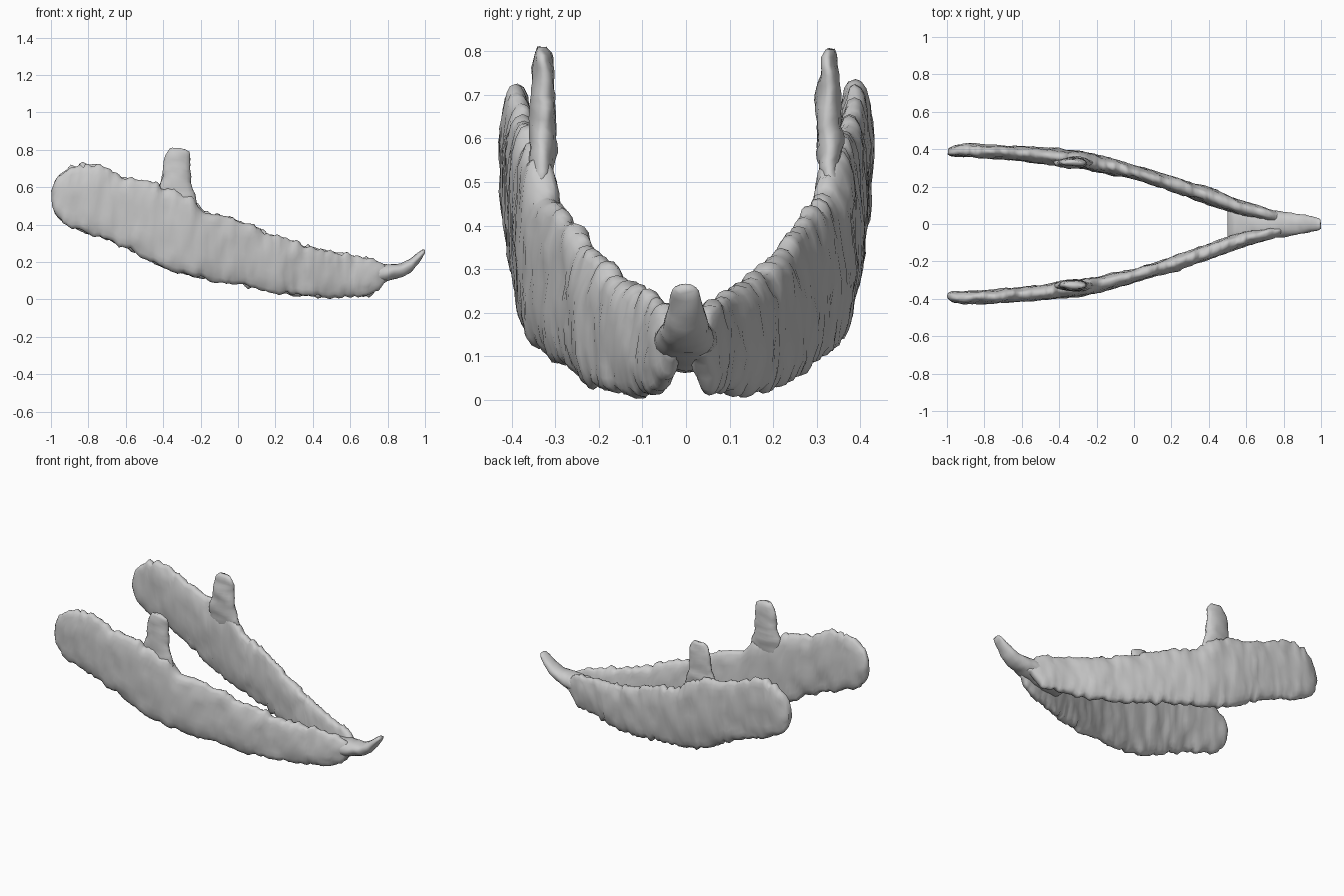
import bpy, bmesh, math
from mathutils import Vector, noise

if "Cube" in bpy.data.objects:
    bpy.data.objects.remove(bpy.data.objects["Cube"])


def lerp_row(table, t):
    # Linear lookup of a row in a small station table
    for a, b in zip(table, table[1:]):
        if t <= b[0]:
            f = max(0.0, (t - a[0]) / (b[0] - a[0]))
            return [p + (q - p) * f for p, q in zip(a[1:], b[1:])]
    return list(table[-1][1:])


def loft(name, rings):
    # Skin closed rings and cap both ends
    bm = bmesh.new()
    loops = [[bm.verts.new(p) for p in r] for r in rings]
    n = len(loops[0])
    for a, b in zip(loops, loops[1:]):
        for i in range(n):
            bm.faces.new((a[i], a[(i + 1) % n], b[(i + 1) % n], b[i]))
    bm.faces.new(loops[0])
    bm.faces.new(loops[-1])
    bmesh.ops.recalc_face_normals(bm, faces=bm.faces)
    me = bpy.data.meshes.new(name)
    bm.to_mesh(me)
    bm.free()
    ob = bpy.data.objects.new(name, me)
    bpy.context.collection.objects.link(ob)
    for p in me.polygons:
        p.use_smooth = True
    return ob


def spow(v, e):
    return math.copysign(abs(v) ** e, v)


def rough(p, amount, freq, seed):
    # Bone surface wobble, two octaves
    q = Vector(p) * freq + Vector((seed, seed * 2, 0))
    return Vector(p) + noise.noise_vector(q) * amount + noise.noise_vector(q * 2.7) * amount * .6


# Jaw branch stations: x, bottom z, top z, inner y, outer y
BRANCH = [
    (-0.995, .49, .58, .372, .40), (-.97, .445, .645, .362, .418),
    (-.92, .405, .70, .358, .428), (-.85, .37, .727, .356, .428),
    (-.76, .34, .722, .35, .424), (-.6, .275, .65, .338, .415),
    (-.4, .172, .605, .31, .402), (-.25, .12, .55, .290, .383),
    (-.18, .11, .468, .277, .366), (0, .08, .425, .240, .313),
    (.2, .036, .34, .175, .258), (.4, .012, .278, .105, .195),
    (.5, .016, .255, .072, .152), (.6, .02, .24, .042, .115),
    (.7, .018, .222, .022, .09), (.74, .045, .205, .013, .077),
    (.80, .10, .17, .01, .052)]

# Coronoid prong stations: z, rear x, front x, inner y, outer y
PRONG = [
    (.42, -.38, -.26, .325, .35), (.50, -.42, -.215, .308, .36),
    (.57, -.43, -.235, .299, .36), (.62, -.415, -.25, .296, .357),
    (.70, -.40, -.253, .30, .355), (.77, -.392, -.258, .306, .35),
    (.795, -.378, -.268, .312, .345), (.805, -.36, -.28, .32, .338)]

for side, label, seed in ((1, "left", 3.1), (-1, "right", 8.7)):
    rings = []
    N, S = 110, 24
    for k in range(N + 1):
        x = -.995 + 1.795 * k / N
        zb, zt, yi, yo = lerp_row(BRANCH, x)
        # Ragged upper and lower edges
        zt += .024 * noise.noise(Vector((x * 33, seed, 0)))
        zb += .02 * noise.noise(Vector((x * 29, seed, 5)))
        ring = []
        for i in range(S):
            a = 2 * math.pi * i / S
            y = (yi + yo) / 2 + (yo - yi) / 2 * spow(math.cos(a), .75)
            z = (zt + zb) / 2 + (zt - zb) / 2 * spow(math.sin(a), .9)
            v = rough((x, y * side, z), .009, 11, seed)
            v.x, v.z = max(v.x, -1.0), max(v.z, 0.0)
            ring.append(v)
        rings.append(ring)
    loft("jaw_branch_" + label, rings)

    rings = []
    for k in range(27):
        z = .42 + .385 * k / 26
        xr, xf, yi, yo = lerp_row(PRONG, z)
        ring = []
        for i in range(14):
            a = 2 * math.pi * i / 14
            ring.append(rough(((xr + xf) / 2 + (xf - xr) / 2 * spow(math.cos(a), .85),
                               side * ((yi + yo) / 2 + (yo - yi) / 2 * math.sin(a)), z),
                              .008, 14, seed))
        rings.append(ring)
    loft("coronoid_prong_" + label, rings)

# Chin plate joining the branches and rising into the beak
# x, bottom z, top z, half width
BEAK = [
    (.50, .09, .105, .095), (.53, .075, .13, .09), (.6, .065, .15, .085),
    (.7, .065, .18, .077), (.76, .082, .188, .072), (.82, .10, .186, .065),
    (.88, .122, .194, .054), (.92, .145, .217, .046), (.96, .185, .245, .04),
    (.985, .222, .262, .034), (1.0, .242, .264, .024)]
rings = []
for k in range(41):
    x = .5 + .5 * k / 40
    zb, zt, w = lerp_row(BEAK, x)
    ring = []
    for i in range(16):
        a = 2 * math.pi * i / 16
        v = rough((x, w * spow(math.cos(a), .85),
                   (zb + zt) / 2 + (zt - zb) / 2 * math.sin(a)), .008, 10, 1.7)
        v.x = min(v.x, 1.0)
        ring.append(v)
    rings.append(ring)
loft("chin_beak", rings)
